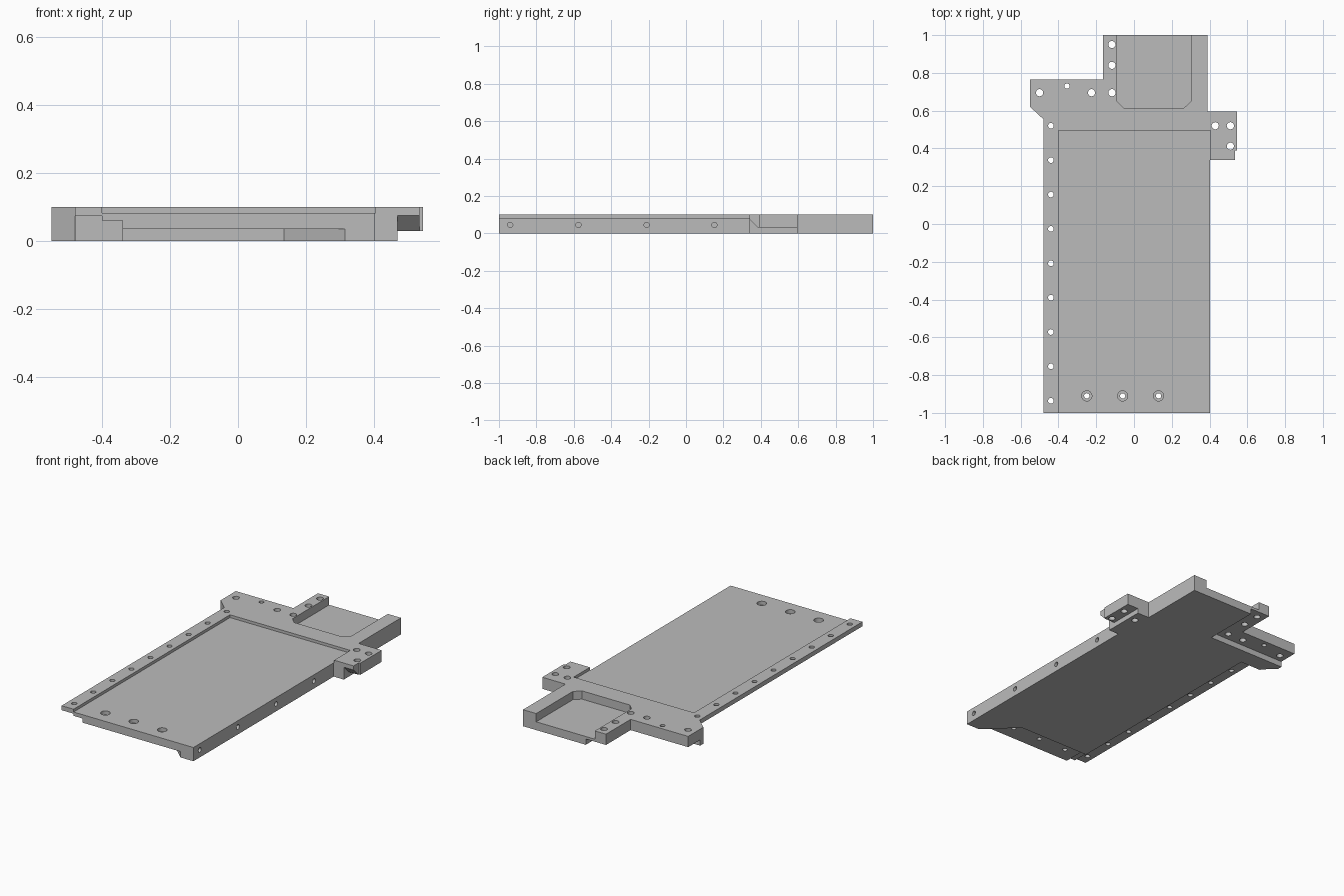
import bpy, bmesh, math
from mathutils import Vector

cube = bpy.data.objects.get("Cube")
if cube:
    bpy.data.objects.remove(cube, do_unlink=True)

grey = bpy.data.materials.new("plain grey")
grey.use_nodes = True
grey.diffuse_color = (0.5, 0.5, 0.5, 1)
grey.node_tree.nodes["Principled BSDF"].inputs["Base Color"].default_value = (0.5, 0.5, 0.5, 1)

# Place a profile point (a, b) at height h along the extrusion axis
PLACE = {
    "x": lambda a, b, h: Vector((h, a, b)),
    "y": lambda a, b, h: Vector((a, h, b)),
    "z": lambda a, b, h: Vector((a, b, h)),
}


def add_prism(bm, axis, points, low, high):
    place = PLACE[axis]
    bottom = [bm.verts.new(place(a, b, low)) for a, b in points]
    top = [bm.verts.new(place(a, b, high)) for a, b in points]
    bm.faces.new(bottom)
    bm.faces.new(top)
    n = len(points)
    for i in range(n):
        j = (i + 1) % n
        bm.faces.new((bottom[i], bottom[j], top[j], top[i]))


def circle(a, b, r, n=24):
    return [(a + r * math.cos(math.tau * i / n), b + r * math.sin(math.tau * i / n))
            for i in range(n)]


def rect(a0, b0, a1, b1):
    return [(a0, b0), (a1, b0), (a1, b1), (a0, b1)]


def make_object(name, prisms):
    bm = bmesh.new()
    for prism in prisms:
        add_prism(bm, *prism)
    bmesh.ops.recalc_face_normals(bm, faces=bm.faces[:])
    mesh = bpy.data.meshes.new(name)
    bm.to_mesh(mesh)
    bm.free()
    mesh.materials.append(grey)
    obj = bpy.data.objects.new(name, mesh)
    bpy.context.scene.collection.objects.link(obj)
    return obj


def cut(target, name, prisms):
    cutter = make_object(name, prisms)
    cutter.hide_render = True
    mod = target.modifiers.new(name, "BOOLEAN")
    mod.operation = "DIFFERENCE"
    mod.solver = "EXACT"
    mod.object = cutter
    bpy.context.view_layer.update()
    result = bpy.data.meshes.new_from_object(
        target.evaluated_get(bpy.context.evaluated_depsgraph_get()))
    target.modifiers.clear()
    target.data = result
    bpy.data.objects.remove(cutter, do_unlink=True)


# Plate outline with its wing, rear tongue and side tab
outline = [(-.48, -1), (.402, -1), (.402, .34), (.535, .34), (.535, .39), (.545, .39),
           (.545, .595), (.39, .595), (.39, 1), (-.165, 1), (-.165, .765),
           (-.55, .765), (-.55, .62), (-.48, .555)]
plate = make_object("mounting_plate", [("z", outline, 0, .1)])

# Shallow panel recess on top, open to the front and side
cut(plate, "panel_recess", [("z", rect(-.4, -1.1, .405, .495), .083, .2)])

# Rear pocket with clipped corners, open at the back
cut(plate, "rear_pocket", [("z", [(-.09, 1.1), (-.09, .65), (-.055, .615), (.265, .615),
                                  (.302, .65), (.302, 1.1)], .05, .2)])

# Stepped undercut below the side rail
cut(plate, "rail_undercut", [("y", [(-.7, -.1), (-.34, -.1), (-.34, .06), (-.4, .06),
                                    (-.4, .073), (-.7, .073)], -1.1, .545)])

# Underside relief at the front edge
cut(plate, "front_relief", [("z", [(-.7, -1.1), (.315, -1.1), (.315, -1), (.135, -.83),
                                   (-.7, -.83)], -.1, .035)])

# Underside relief below the wing and tongue corner
cut(plate, "wing_relief", [("z", rect(-.7, .65, -.03, 1.1), -.1, .035)])

# Side tab undercut with a sloped front
cut(plate, "tab_undercut", [("x", [(.3, -.1), (.7, -.1), (.7, .03), (.385, .03),
                                   (.3, .115)], .47, .7)])

# Through holes: rail row, wing and tab bolts, front row
rail = [(-.44, .52 - .182 * i, .015) for i in range(9)]
bolts = [(x, y, .019) for x, y in ((-.5, .695), (-.225, .695), (-.117, .695), (-.117, .84),
                                   (-.117, .95), (.43, .52), (.51, .52), (.51, .412))]
front_x = (-.25, -.06, .13)
front = [(x, -.91, .014) for x in front_x]
pin = [(-.355, .73, .014)]
cut(plate, "through_holes", [("z", circle(x, y, r), -.1, .2)
                             for x, y, r in rail + bolts + front + pin])

# Counterbores on the front row
cut(plate, "counterbores", [("z", circle(x, -.91, .027), .06, .2) for x in front_x])

# Blind holes along the long side
cut(plate, "side_holes", [("x", circle(y, .045, .014), .33, .5)
                          for y in (-.94, -.575, -.21, .152)])

bpy.ops.object.select_all(action="DESELECT")
plate.select_set(True)
bpy.context.view_layer.objects.active = plate
bpy.ops.object.shade_smooth_by_angle(angle=math.radians(30))
